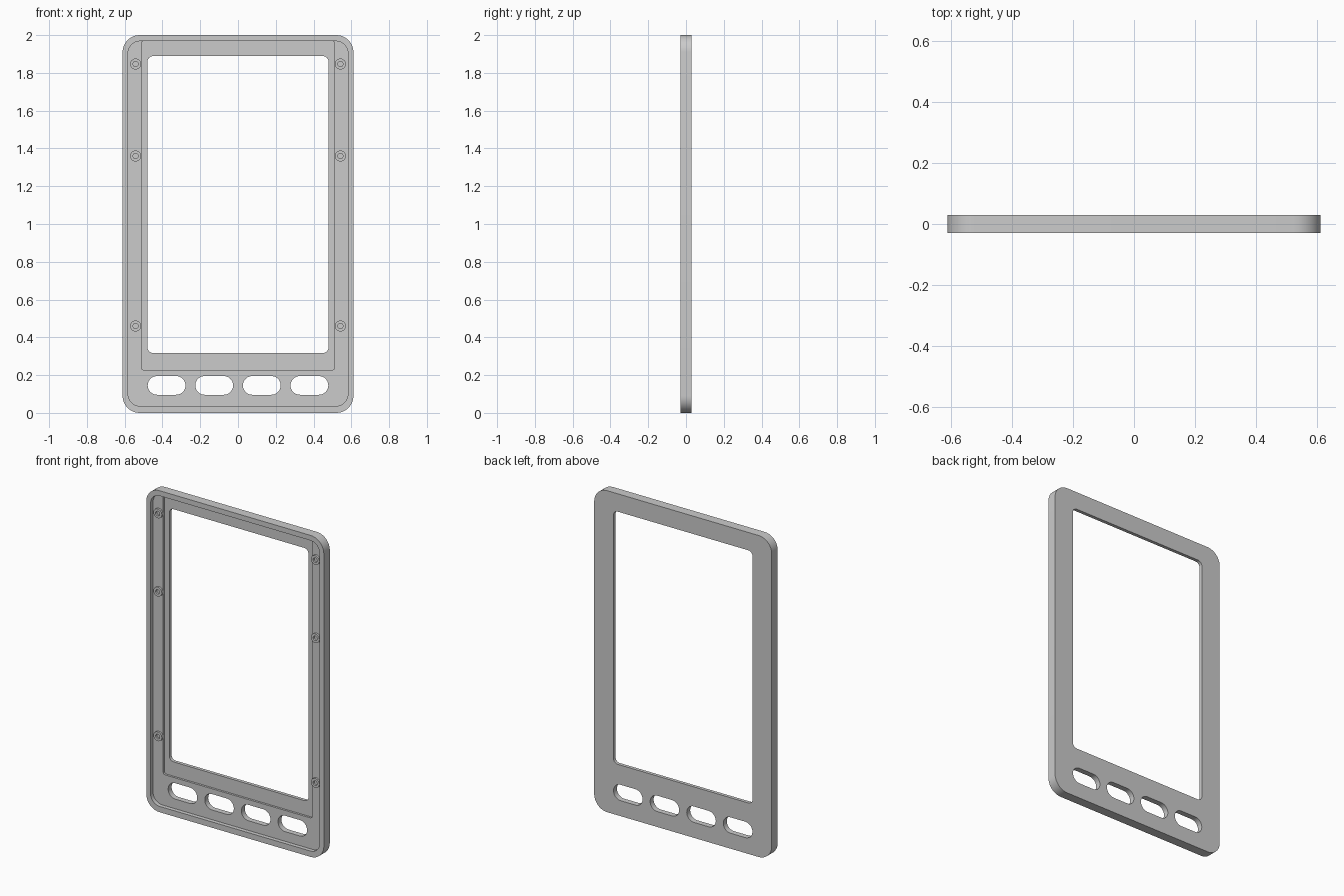
import bpy, bmesh
from math import sin, cos, pi, radians

if "Cube" in bpy.data.objects:
    bpy.data.objects.remove(bpy.data.objects["Cube"])

FRONT, BACK = -0.029, 0.03
LEDGE, POCKET = -0.004, 0.009      # floors of the two recess steps


def rounded_prism(name, x0, x1, z0, z1, r, y0, y1, seg=10):
    """Rounded rectangle in the XZ plane, extruded along Y."""
    bm = bmesh.new()
    ring = []
    corners = [(x1 - r, z1 - r), (x0 + r, z1 - r), (x0 + r, z0 + r), (x1 - r, z0 + r)]
    for q, (cx, cz) in enumerate(corners):
        for i in range(seg + 1):
            a = (q + i / seg) * pi / 2
            ring.append(bm.verts.new((cx + r * cos(a), y0, cz + r * sin(a))))
    face = bm.faces.new(ring)
    ext = bmesh.ops.extrude_face_region(bm, geom=[face])["geom"]
    for v in ext:
        if isinstance(v, bmesh.types.BMVert):
            v.co.y = y1
    bmesh.ops.remove_doubles(bm, verts=bm.verts, dist=1e-5)
    bmesh.ops.recalc_face_normals(bm, faces=bm.faces)
    mesh = bpy.data.meshes.new(name)
    bm.to_mesh(mesh)
    bm.free()
    ob = bpy.data.objects.new(name, mesh)
    bpy.context.collection.objects.link(ob)
    return ob


def select(ob):
    bpy.ops.object.select_all(action='DESELECT')
    ob.select_set(True)
    bpy.context.view_layer.objects.active = ob


def cut(target, cutter):
    cutter.hide_render = True
    select(target)
    mod = target.modifiers.new("cut", 'BOOLEAN')
    mod.operation, mod.solver, mod.object = 'DIFFERENCE', 'EXACT', cutter
    bpy.ops.object.modifier_apply(modifier=mod.name)
    bpy.data.objects.remove(cutter, do_unlink=True)


def tube(name, x, z, r_out, r_in, y0, y1, n=24):
    """Screw boss: ring section swept around the Y axis."""
    bm = bmesh.new()
    prof = [(r_out, y1), (r_out, y0), (r_in, y0), (r_in, y1)]
    rings = [[bm.verts.new((x + r * cos(2 * pi * i / n), y, z + r * sin(2 * pi * i / n)))
              for i in range(n)] for r, y in prof]
    for k in range(4):
        a, b = rings[k], rings[(k + 1) % 4]
        for i in range(n):
            j = (i + 1) % n
            bm.faces.new((a[i], a[j], b[j], b[i]))
    bmesh.ops.recalc_face_normals(bm, faces=bm.faces)
    mesh = bpy.data.meshes.new(name)
    bm.to_mesh(mesh)
    bm.free()
    ob = bpy.data.objects.new(name, mesh)
    bpy.context.collection.objects.link(ob)
    return ob


# Bezel body
bezel = rounded_prism("bezel_frame", -0.611, 0.611, 0, 2, 0.09, FRONT, BACK)

# Shallow recess inside the rim, then the deeper screen pocket
cut(bezel, rounded_prism("recess_cutter", -0.582, 0.582, 0.036, 1.968, 0.064, -0.1, LEDGE))
cut(bezel, rounded_prism("pocket_cutter", -0.512, 0.512, 0.228, 1.968, 0.012, -0.1, POCKET, 4))

# Screen window
cut(bezel, rounded_prism("window_cutter", -0.479, 0.479, 0.317, 1.889, 0.03, -0.1, 0.1, 6))

# Button slots
for i in range(4):
    cx = -0.378 + 0.252 * i
    cut(bezel, rounded_prism("slot_cutter", cx - 0.1, cx + 0.1, 0.096, 0.195, 0.0494, -0.1, 0.1))

# Screw bosses on the side ledges
parts = [bezel]
for side in (-1, 1):
    for z in (0.46, 1.36, 1.847):
        parts.append(tube("screw_boss", side * 0.542, z, 0.029, 0.014, LEDGE - 0.012, LEDGE + 0.001))

for ob in parts:
    select(ob)
    bpy.ops.object.shade_smooth_by_angle(angle=radians(30))
